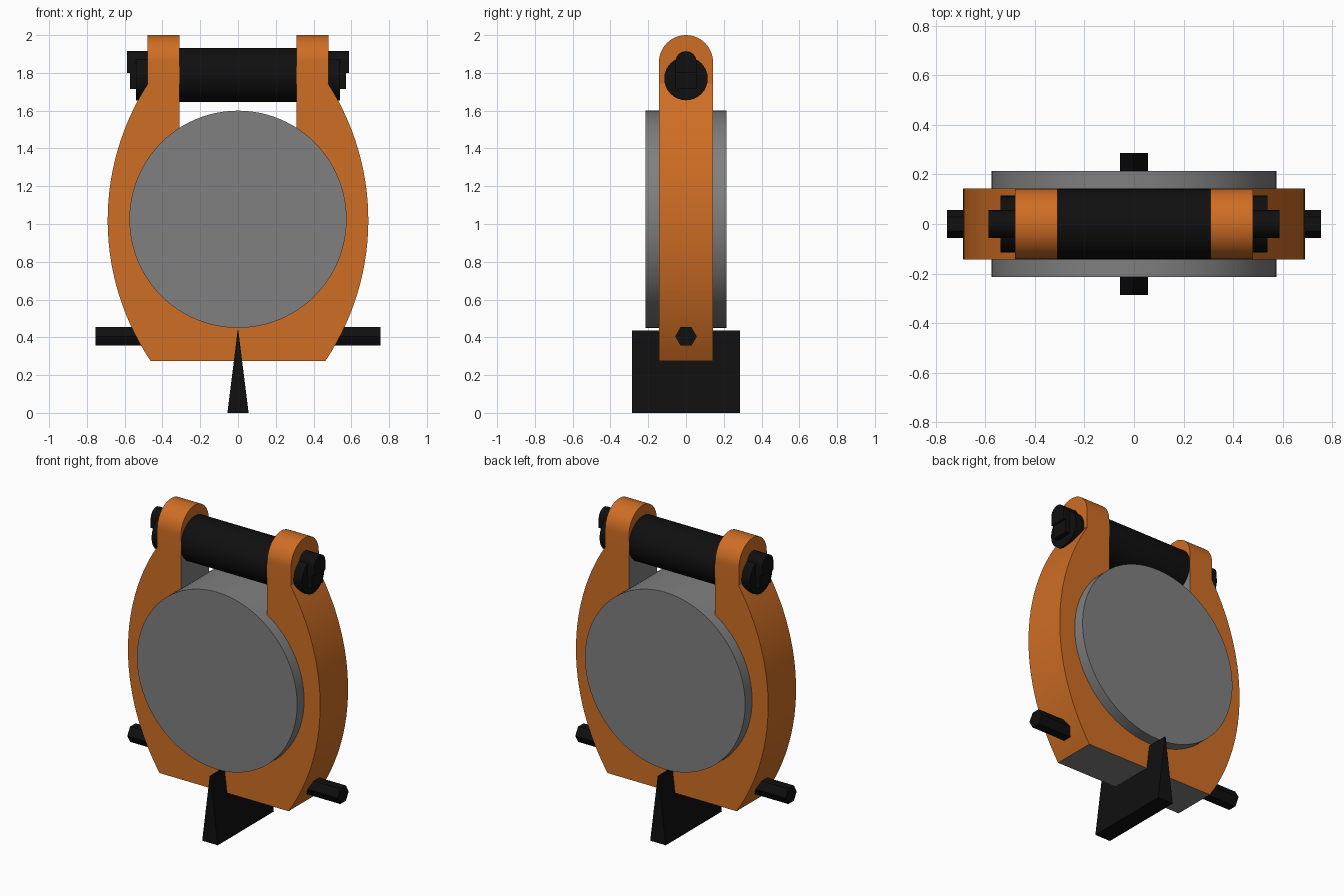
import bpy, bmesh, math
from mathutils import Matrix

if "Cube" in bpy.data.objects:
    bpy.data.objects.remove(bpy.data.objects["Cube"])


def make_mat(name, rgb):
    m = bpy.data.materials.new(name)
    m.diffuse_color = (*rgb, 1)
    m.use_nodes = True
    m.node_tree.nodes["Principled BSDF"].inputs["Base Color"].default_value = m.diffuse_color
    return m


ORANGE = make_mat("orange", (0.62, 0.155, 0.018))
GREY = make_mat("grey", (0.215, 0.215, 0.215))
BLACK = make_mat("black", (0.005, 0.005, 0.005))


def prism(name, pts, axis, lo, hi, mats, smooth=True):
    """Extrude a 2D outline: axis 'y' takes (x, z) points, axis 'x' takes (y, z)."""
    bm = bmesh.new()
    place = (lambda p, d: (p[0], d, p[1])) if axis == "y" else (lambda p, d: (d, p[0], p[1]))
    face = bm.faces.new([bm.verts.new(place(p, lo)) for p in pts])
    ext = bmesh.ops.extrude_face_region(bm, geom=[face])
    verts = [g for g in ext["geom"] if isinstance(g, bmesh.types.BMVert)]
    step = (0, hi - lo, 0) if axis == "y" else (hi - lo, 0, 0)
    bmesh.ops.translate(bm, verts=verts, vec=step)
    bmesh.ops.recalc_face_normals(bm, faces=bm.faces[:])
    me = bpy.data.meshes.new(name)
    bm.to_mesh(me)
    bm.free()
    for m in mats:
        me.materials.append(m)
    ob = bpy.data.objects.new(name, me)
    bpy.context.collection.objects.link(ob)
    if smooth:
        bpy.ops.object.select_all(action="DESELECT")
        ob.select_set(True)
        bpy.context.view_layer.objects.active = ob
        bpy.ops.object.shade_smooth_by_angle(angle=math.radians(30))
    return ob


def arc(cx, cz, r, a0, a1, n):
    return [(cx + r * math.cos(math.radians(a0 + (a1 - a0) * i / n)),
             cz + r * math.sin(math.radians(a0 + (a1 - a0) * i / n))) for i in range(n + 1)]


def circle(cx, cz, r, n):
    return arc(cx, cz, r, 0, 360, n)[:-1]


HALF = 0.143      # half depth of the frame
JOIN = 1.745      # height where the lugs begin

# Frame: bowed sides, flat base and a notch between the lugs
R = 1.335
low = math.degrees(math.asin((0.275 - 1.02) / R))
high = math.degrees(math.asin((JOIN - 1.02) / R))
side = arc(0.69 - R, 1.02, R, low, high, 28)
right = side + [(0.31, JOIN), (0.31, 1.5)]
outline = right + [(-x, z) for x, z in reversed(right)]
frame = prism("frame", outline, "y", -HALF, HALF, [ORANGE, GREY])
for p in frame.data.polygons:
    inner = abs(p.normal.x) > 0.99 and abs(abs(p.center.x) - 0.31) < 0.01
    floor = abs(p.normal.z) > 0.99 and p.center.z < 1.6
    if inner or floor:
        p.material_index = 1

# Round face plate
prism("disc", circle(0, 1.025, 0.575, 96), "y", -0.215, 0.215, [GREY])

# Roller between the lugs
prism("roller", circle(0, 1.788, HALF, 48), "x", -0.31, 0.31, [BLACK])

lug = [(-HALF, JOIN), (HALF, JOIN)] + arc(0, 2 - HALF, HALF, 0, 180, 24)
nub = [(-0.056, 1.80), (0.056, 1.80)] + arc(0, 1.859, 0.056, 0, 180, 12)
key = [(-0.056, 1.715), (0.056, 1.715), (0.056, 1.80), (-0.056, 1.80)]
for s, tag in ((-1, "left"), (1, "right")):
    # Rounded lug, round cap, stepped key and side pin
    prism("lug_" + tag, lug, "x", s * 0.31, s * 0.48, [ORANGE])
    prism("cap_" + tag, circle(0, 1.77, 0.115, 32), "x", s * 0.47, s * 0.54, [BLACK])
    prism("cap_nub_" + tag, nub, "x", s * 0.47, s * 0.588, [BLACK])
    prism("cap_key_" + tag, key, "x", s * 0.53, s * 0.572, [BLACK], False)
    prism("side_pin_" + tag, circle(0, 0.405, 0.057, 6), "x", s * 0.45, s * 0.755, [BLACK], False)

# Wedge-shaped foot
prism("foot", [(-0.056, 0), (0.056, 0), (0.002, 0.435), (-0.002, 0.435)],
      "y", -0.287, 0.287, [BLACK], False)
